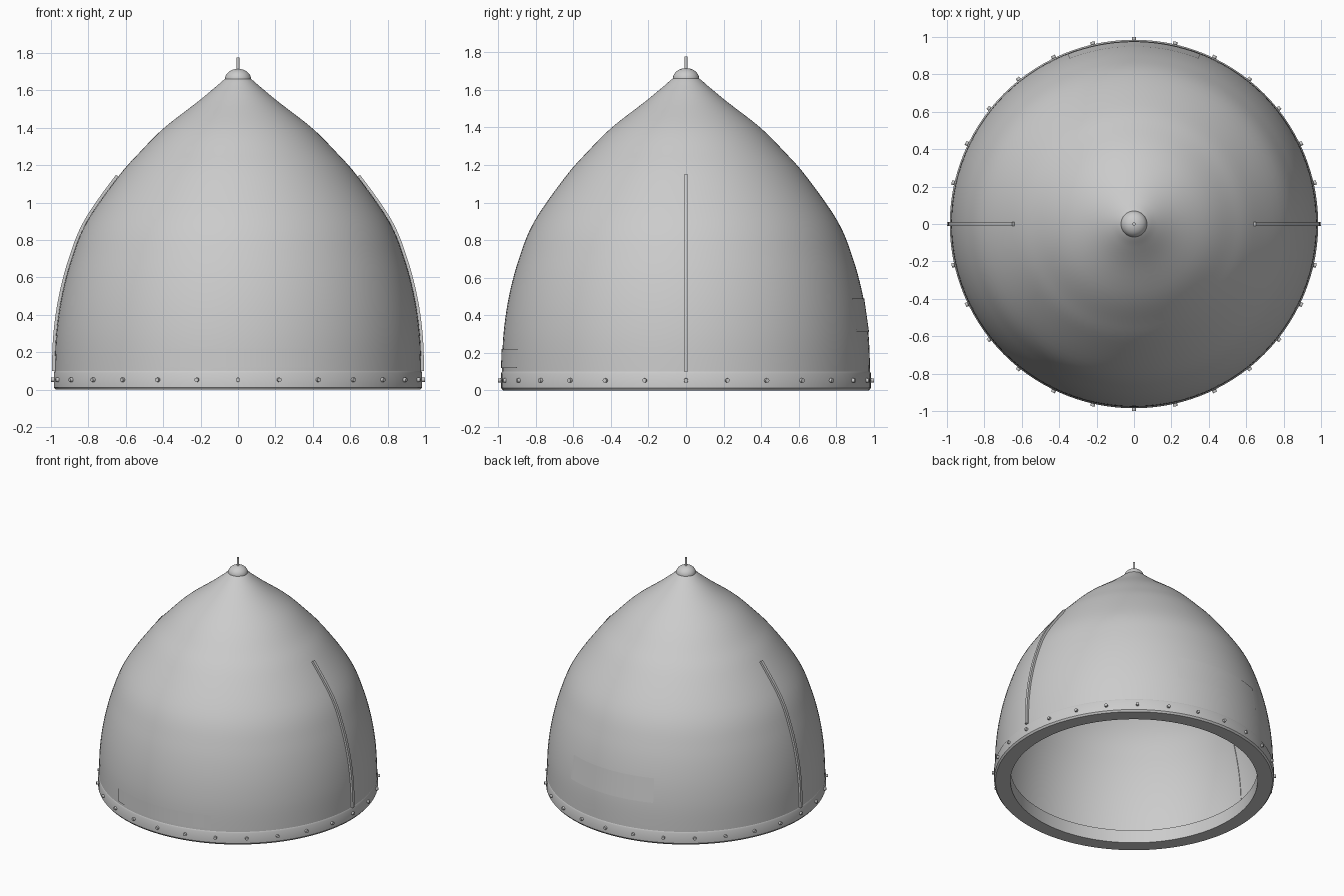
import bpy, bmesh, math
from mathutils import Vector

if "Cube" in bpy.data.objects:
    bpy.data.objects.remove(bpy.data.objects["Cube"])


def make_object(name, bm, angle=35):
    bmesh.ops.recalc_face_normals(bm, faces=bm.faces)
    me = bpy.data.meshes.new(name)
    bm.to_mesh(me)
    bm.free()
    ob = bpy.data.objects.new(name, me)
    bpy.context.collection.objects.link(ob)
    bpy.ops.object.select_all(action='DESELECT')
    ob.select_set(True)
    bpy.context.view_layer.objects.active = ob
    bpy.ops.object.shade_smooth_by_angle(angle=math.radians(angle))
    return ob


def lathe(name, profile, closed=False, steps=112, start=0.0, sweep=math.tau, angle=35):
    """Revolve (radius, z) points around z, fully or over part of a turn."""
    bm = bmesh.new()
    full = sweep >= math.tau
    rings = []
    for i in range(steps if full else steps + 1):
        a = start + sweep * i / steps
        rings.append([bm.verts.new((r * math.cos(a), r * math.sin(a), z)) for r, z in profile])
    n = len(profile)
    for i in range(steps):
        p, q = rings[i], rings[(i + 1) % len(rings)]
        for j in range(n if closed else n - 1):
            k = (j + 1) % n
            bm.faces.new((p[j], q[j], q[k], p[k]))
    bmesh.ops.remove_doubles(bm, verts=bm.verts, dist=1e-5)
    return make_object(name, bm, angle)


def smooth_curve(points, sub=5):
    """Catmull-Rom curve through the given points."""
    pts = [Vector(p) for p in points]
    pts = [2 * pts[0] - pts[1]] + pts + [2 * pts[-1] - pts[-2]]
    out = []
    for i in range(1, len(pts) - 2):
        a, b, c, d = pts[i - 1:i + 3]
        for s in range(sub):
            t = s / sub
            out.append(0.5 * (2 * b + (c - a) * t + (2 * a - 5 * b + 4 * c - d) * t * t
                              + (3 * b - a - 3 * c + d) * t ** 3))
    out.append(pts[-2])
    return out


# Pointed dome shell
lower = [(0.978, 0.02), (0.98, 0.1), (0.972, 0.3), (0.943, 0.5), (0.89, 0.7),
         (0.808, 0.9), (0.64, 1.14)]
upper = [(0.525, 1.27), (0.395, 1.4), (0.22, 1.536), (0.123, 1.616), (0.06, 1.668), (0.0, 1.69)]
curve = smooth_curve(lower + upper)
lathe("dome", [tuple(p) for p in curve])

# Rim band around the opening
lathe("rim_band", [(0.87, 0.0), (0.975, 0.0), (0.985, 0.013), (0.985, 0.09),
                   (0.98, 0.1), (0.87, 0.1)], closed=True)

# Rivets around the band
bm = bmesh.new()
for i in range(28):
    a = math.tau * i / 28
    d = Vector((math.cos(a), math.sin(a), 0))
    m = d.to_track_quat('Z', 'Y').to_matrix().to_4x4()
    m.translation = d * 0.985 + Vector((0, 0, 0.053))
    bmesh.ops.create_cone(bm, cap_ends=True, segments=12, radius1=0.013, radius2=0.011,
                          depth=0.03, matrix=m)
make_object("rivets", bm)

# Side ribs following the dome
rib = [p for p in curve if 0.099 <= p.y <= 1.141]
for side, name in ((1, "rib_right"), (-1, "rib_left")):
    bm = bmesh.new()
    loops = []
    for i, p in enumerate(rib):
        t = (rib[min(i + 1, len(rib) - 1)] - rib[max(i - 1, 0)]).normalized()
        nrm = Vector((t.y, -t.x))
        a, b = p - nrm * 0.004, p + nrm * 0.015
        loops.append([bm.verts.new((side * c.x, y, c.y))
                      for c, y in ((a, -0.011), (b, -0.011), (b, 0.011), (a, 0.011))])
    for p, q in zip(loops, loops[1:]):
        for j in range(4):
            k = (j + 1) % 4
            bm.faces.new((p[j], p[k], q[k], q[j]))
    bm.faces.new(loops[0])
    bm.faces.new(loops[-1])
    make_object(name, bm)

# Thin curved plates on front and back
for name, mid, half, prof in (
        ("front_plate", -90, 23.8, [(0.985, 0.12), (0.982, 0.22)]),
        ("back_plate", 90, 21.3, [(0.975, 0.31), (0.962, 0.4), (0.949, 0.49)])):
    lathe(name, prof, steps=24, start=math.radians(mid - half), sweep=math.radians(2 * half))

# Top knob and spike
bm = bmesh.new()
bmesh.ops.create_uvsphere(bm, u_segments=32, v_segments=16, radius=0.07)
bmesh.ops.scale(bm, vec=(1, 1, 0.8), verts=bm.verts)
bmesh.ops.translate(bm, vec=(0, 0, 1.66), verts=bm.verts)
make_object("top_knob", bm)
lathe("top_spike", [(0.0, 1.68), (0.009, 1.68), (0.008, 1.777), (0.0, 1.777)], steps=16)
